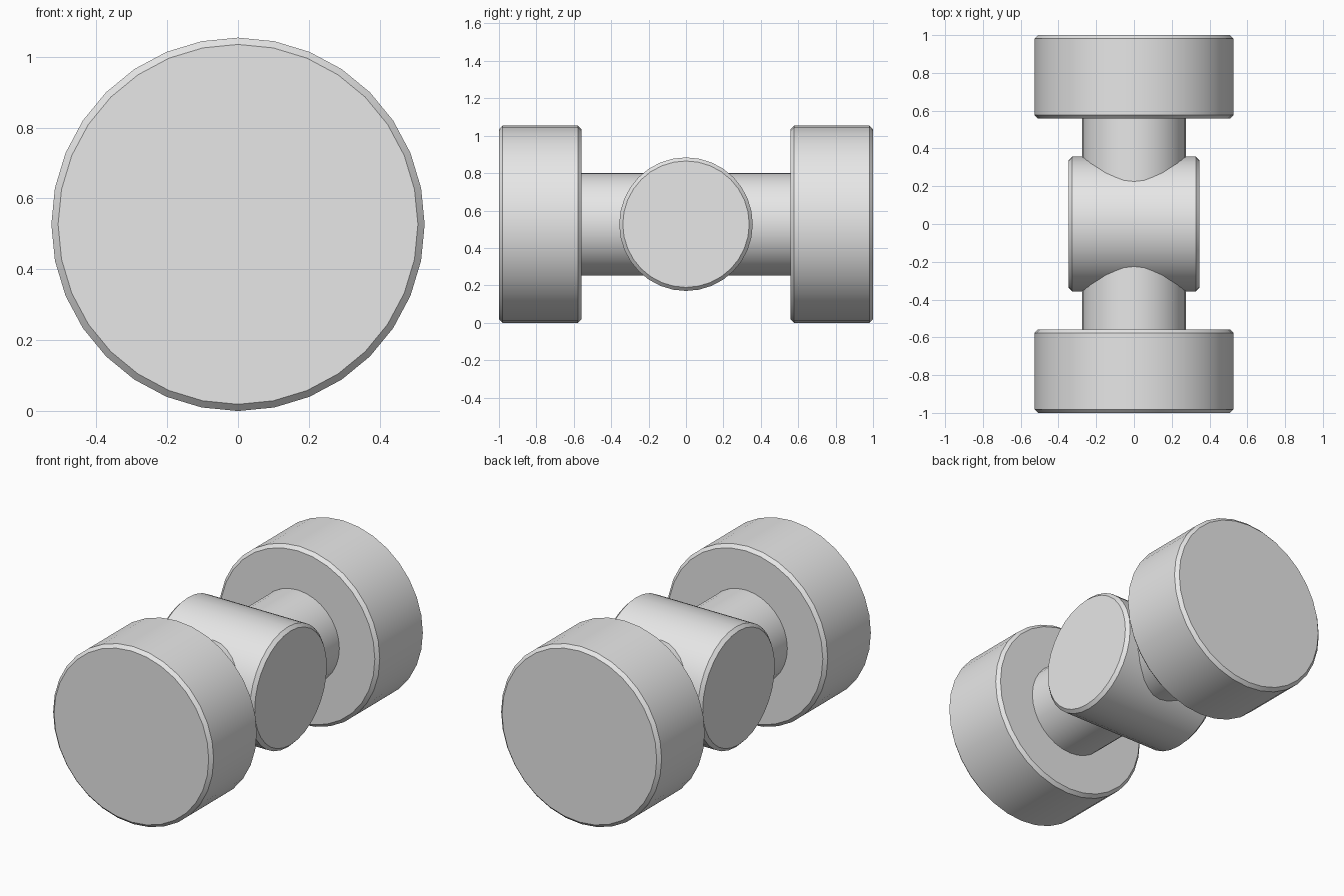
import bpy, bmesh, math
from mathutils import Matrix

cube = bpy.data.objects.get("Cube")
if cube:
    bpy.data.objects.remove(cube, do_unlink=True)

SIDES = 32
RADIUS = 0.527      # end discs; also the height of the shared axis
BEVEL = 0.019

grey = bpy.data.materials.new("light_grey")
grey.use_nodes = True
colour = (0.8, 0.8, 0.8, 1.0)
grey.diffuse_color = colour
grey.node_tree.nodes["Principled BSDF"].inputs["Base Color"].default_value = colour


def drum(name, axis, radius, length, y=0.0, bevel=0.0):
    """Cylinder along x or y, with its end rims chamfered if asked."""
    turn = Matrix.Rotation(math.pi / 2, 4, "Y" if axis == "x" else "X")
    bm = bmesh.new()
    bmesh.ops.create_cone(bm, cap_ends=True, segments=SIDES, radius1=radius,
                          radius2=radius, depth=length, matrix=turn)
    if bevel:
        rims = [e for e in bm.edges if e.calc_face_angle() > math.radians(60)]
        bmesh.ops.bevel(bm, geom=rims, offset=bevel, segments=1, affect="EDGES")
    mesh = bpy.data.meshes.new(name)
    bm.to_mesh(mesh)
    bm.free()
    mesh.materials.append(grey)
    obj = bpy.data.objects.new(name, mesh)
    obj.location = (0, y, RADIUS)
    bpy.context.collection.objects.link(obj)
    bpy.ops.object.select_all(action="DESELECT")
    obj.select_set(True)
    bpy.context.view_layer.objects.active = obj
    bpy.ops.object.shade_smooth_by_angle(angle=math.radians(30))
    return obj


# Shaft joining the two end discs
drum("shaft", "y", 0.275, 1.16)

# Cross barrel through the middle of the shaft
drum("cross_barrel", "x", 0.357, 0.693, bevel=BEVEL)

# End discs
for name, side in (("front_disc", -1), ("back_disc", 1)):
    drum(name, "y", RADIUS, 0.442, y=side * 0.779, bevel=BEVEL)
